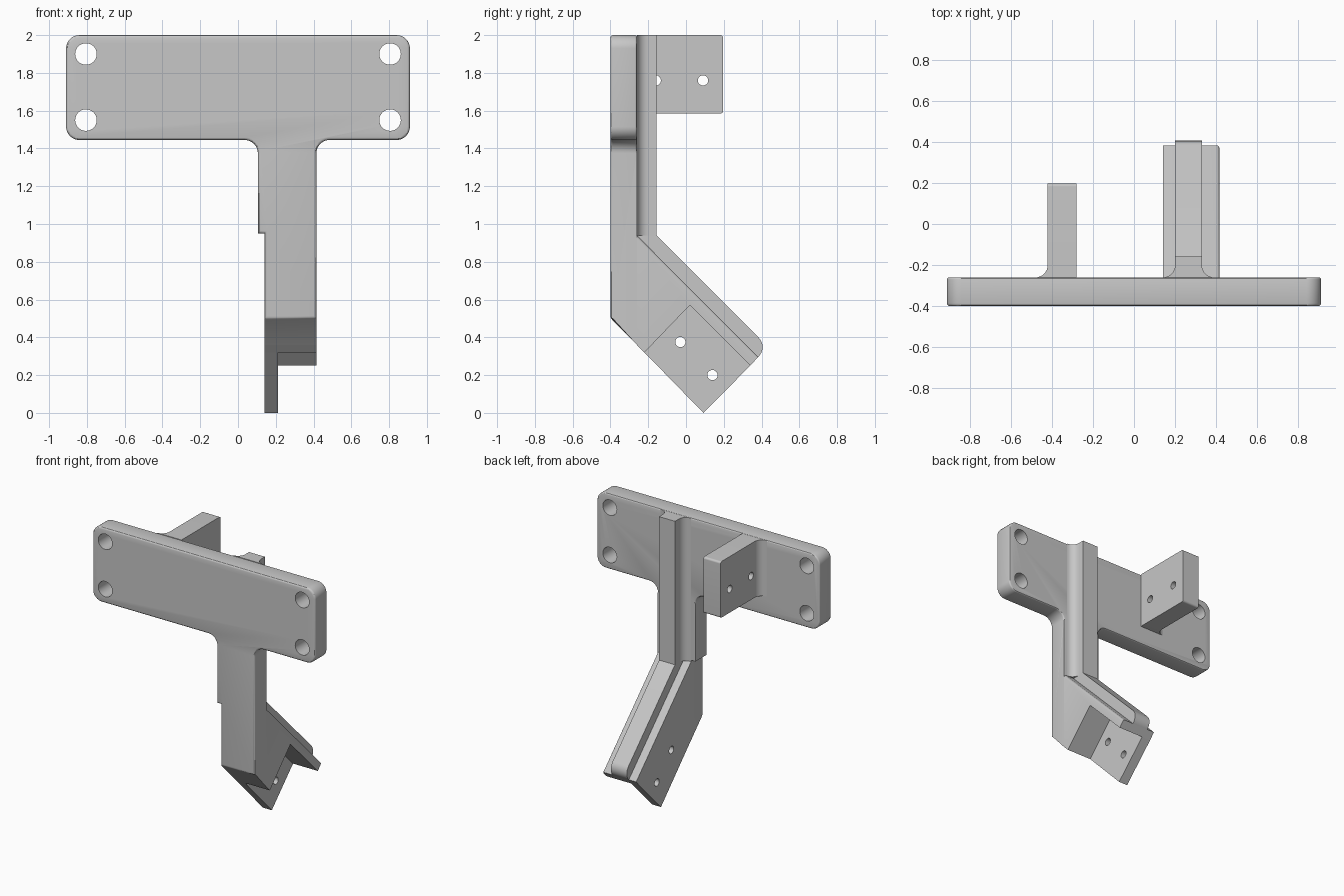
import bpy, bmesh, math
from mathutils import Vector

if "Cube" in bpy.data.objects:
    bpy.data.objects.remove(bpy.data.objects["Cube"])

GREY = (0.57, 0.57, 0.57, 1)
mat = bpy.data.materials.new("matte grey")
mat.use_nodes = True
mat.diffuse_color = GREY
mat.node_tree.nodes["Principled BSDF"].inputs["Base Color"].default_value = GREY


def rounded(points, steps=8):
    """Round each (a, b, radius) corner of a closed outline."""
    out = []
    for i, (a, b, r) in enumerate(points):
        p = Vector((a, b))
        if r == 0:
            out.append(p)
            continue
        u = (Vector(points[i - 1][:2]) - p).normalized()
        v = (Vector(points[(i + 1) % len(points)][:2]) - p).normalized()
        half = math.acos(u.dot(v)) / 2
        centre = p + (u + v).normalized() * r / math.sin(half)
        start = p + u * r / math.tan(half) - centre
        end = p + v * r / math.tan(half) - centre
        out += [centre + start.lerp(end, k / steps).normalized() * r
                for k in range(steps + 1)]
    return out


def place(axis, a, b, depth):
    return {"x": (depth, a, b), "y": (a, depth, b), "z": (a, b, depth)}[axis]


def finish(name, bm):
    bmesh.ops.recalc_face_normals(bm, faces=bm.faces)
    mesh = bpy.data.meshes.new(name)
    bm.to_mesh(mesh)
    bm.free()
    mesh.materials.append(mat)
    obj = bpy.data.objects.new(name, mesh)
    bpy.context.collection.objects.link(obj)
    return obj


def prism(outline, axis, low, high):
    """Extrude an outline along one axis."""
    bm = bmesh.new()
    rings = [[bm.verts.new(place(axis, a, b, d)) for a, b in outline] for d in (low, high)]
    bm.faces.new(rings[0])
    bm.faces.new(rings[1])
    n = len(outline)
    for i in range(n):
        j = (i + 1) % n
        bm.faces.new((rings[0][i], rings[0][j], rings[1][j], rings[1][i]))
    bmesh.ops.recalc_face_normals(bm, faces=bm.faces)
    return bm


def soften(bm, offset, rule):
    """Round the edges whose two ends both meet a rule."""
    edges = [e for e in bm.edges if all(rule(v.co) for v in e.verts)]
    bmesh.ops.bevel(bm, geom=edges, offset=offset, segments=3, profile=0.5, affect="EDGES")


def activate(obj):
    bpy.ops.object.select_all(action="DESELECT")
    obj.select_set(True)
    bpy.context.view_layer.objects.active = obj


def drill(obj, axis, centres, radius, low, high):
    """Cut round holes along one axis."""
    for a, b in centres:
        circle = [(a + radius * math.cos(k * math.tau / 32),
                   b + radius * math.sin(k * math.tau / 32)) for k in range(32)]
        cutter = finish("hole_cutter", prism(circle, axis, low, high))
        cutter.hide_render = True
        activate(obj)
        mod = obj.modifiers.new("hole", "BOOLEAN")
        mod.operation, mod.solver, mod.object = "DIFFERENCE", "EXACT", cutter
        bpy.ops.object.modifier_apply(modifier=mod.name)
        bpy.data.objects.remove(cutter)


def quarter(cx, cy, r, sign):
    """Concave quarter arc running from the base up a wall."""
    return [(cx + sign * r * math.sin(t), cy - r * math.cos(t))
            for t in [k * math.pi / 16 for k in range(9)]]


FRONT, BACK = -0.40, -0.26
LEFT, RIGHT = 0.14, 0.415

# T-shaped front plate with a sloped lower end and softened edges
outline = rounded([
    (-0.91, 2, 0.07), (-0.91, 1.445, 0.07), (0.105, 1.445, 0.07), (0.105, 0.95, 0),
    (LEFT, 0.95, 0), (LEFT, 0.5, 0), (RIGHT, 0.5, 0), (RIGHT, 1.445, 0.07),
    (0.91, 1.445, 0.07), (0.91, 2, 0.07)])
bm = prism(outline, "y", FRONT, BACK)
for v in bm.verts:
    if v.co.z < 0.6 and v.co.y > -0.3:
        v.co.z -= BACK - FRONT
soften(bm, 0.014, lambda co: co.y < FRONT + 0.001)
soften(bm, 0.01, lambda co: co.y > BACK - 0.001 and co.z > 1.37)
plate = finish("front_plate", bm)
drill(plate, "y", [(x, z) for x in (-0.805, 0.805) for z in (1.55, 1.9)], 0.057, -0.5, -0.1)

# Slanted arm body ending in a thin flange
bm = prism([(BACK, 0.36), (-0.22, 0.32), (0.02, 0.57), (0.34, 0.25),
            (0.382, 0.296), (BACK, 0.94)], "x", LEFT, RIGHT)
soften(bm, 0.014, lambda co: co.x > RIGHT - 0.001 and co.y + co.z > 0.67)
arm = finish("slanted_arm", bm)

# Thin mounting tab under the arm
tab = finish("arm_mounting_tab", prism(
    [(-0.22, 0.32), (0.092, 0), (0.34, 0.25), (0.02, 0.57)], "x", LEFT, 0.212))
drill(tab, "x", [(-0.03, 0.375), (0.14, 0.2)], 0.027, 0, 0.4)

# Upright rib with filleted feet, and a plain rib along the arm
TOP = -0.157
upright = quarter(LEFT, BACK + 0.06, 0.06, 1) + [(0.2, TOP), (0.33, TOP)]
upright += reversed(quarter(0.39, BACK + 0.06, 0.06, -1))
upright_rib = finish("upright_rib", prism(upright, "z", 0.94, 2))
arm_rib = finish("arm_rib", prism(rounded([
    (BACK, 0.94, 0), (TOP, 0.94, 0), (0.435, 0.348, 0.07), (0.382, 0.296, 0)]), "x", 0.2, 0.33))

# Rear bracket with a fillet on its outer side
bracket = finish("rear_bracket", prism(rounded([
    (BACK, 1.585, 0), (0.197, 1.585, 0.015), (0.197, 2, 0.015), (BACK, 2, 0)]),
    "x", -0.42, -0.28))
drill(bracket, "x", [(-0.16, 1.76), (0.09, 1.76)], 0.027, -0.6, -0.1)
fillet = finish("bracket_fillet", prism(
    quarter(-0.48, BACK + 0.06, 0.06, 1) + [(-0.42, BACK)], "z", 1.585, 2))

for obj in (plate, arm, tab, upright_rib, arm_rib, bracket, fillet):
    activate(obj)
    bpy.ops.object.shade_smooth_by_angle(angle=math.radians(30))
